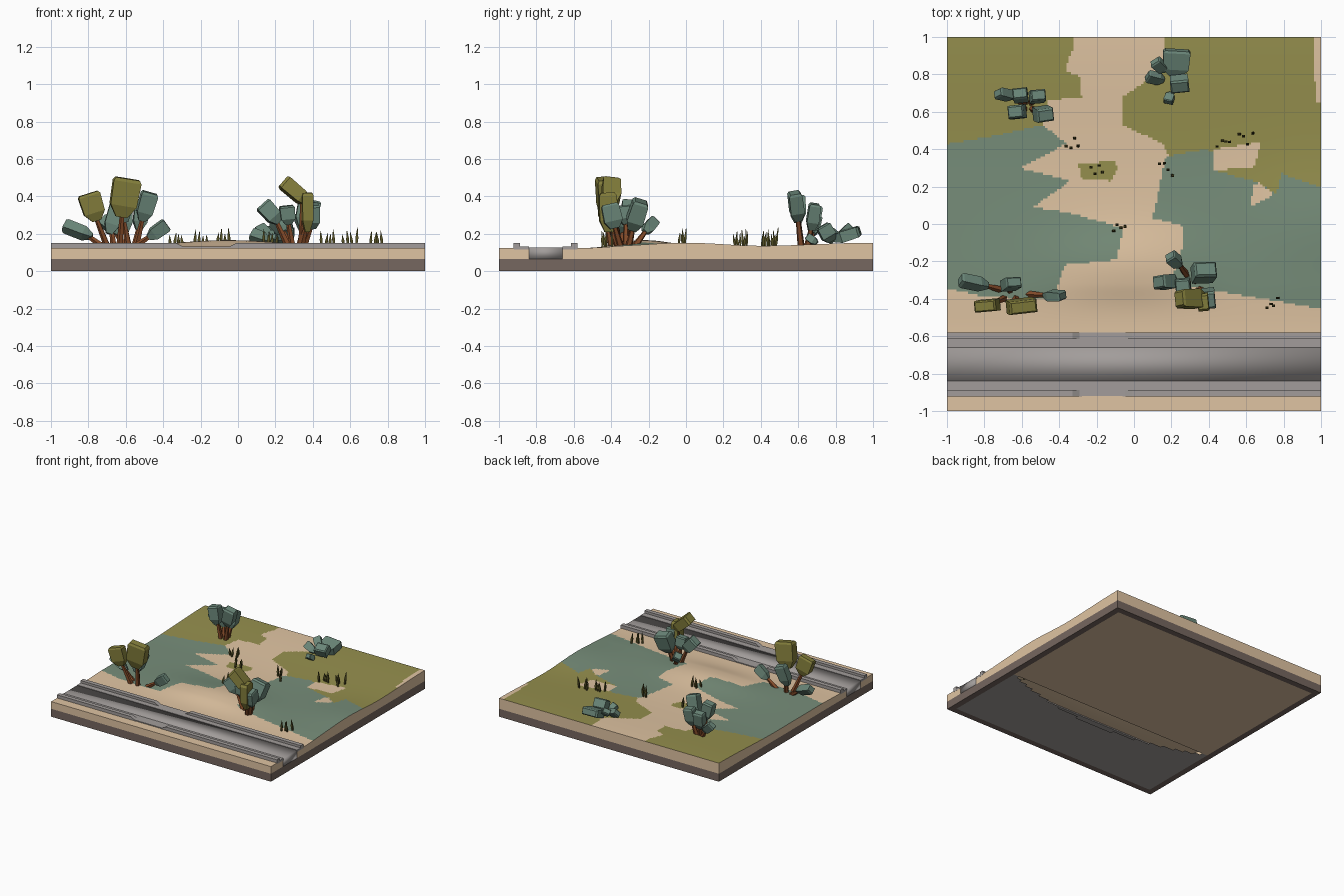
import bpy, bmesh, math, random
from mathutils import Vector

if "Cube" in bpy.data.objects:
    bpy.data.objects.remove(bpy.data.objects["Cube"])

random.seed(4)


def mat(name, r, g, b):
    m = bpy.data.materials.new(name)
    m.diffuse_color = (r, g, b, 1)
    m.use_nodes = True
    m.node_tree.nodes["Principled BSDF"].inputs["Base Color"].default_value = m.diffuse_color
    return m


SAND = mat("sand", .74, .55, .36)
OLIVE = mat("olive ground", .30, .275, .075)
TEAL = mat("teal ground", .185, .27, .195)
EARTH = mat("brown earth", .18, .135, .115)
GREY = mat("grey stone", .36, .335, .325)
LEAF = mat("teal leaf", .145, .24, .19)
LEAF2 = mat("olive leaf", .23, .21, .045)
BARK = mat("red bark", .23, .07, .022)
GRASS = mat("dark grass", .09, .08, .018)


def finish(bm, name, mats, smooth=None):
    bmesh.ops.recalc_face_normals(bm, faces=bm.faces)
    me = bpy.data.meshes.new(name)
    bm.to_mesh(me)
    bm.free()
    for m in mats:
        me.materials.append(m)
    ob = bpy.data.objects.new(name, me)
    bpy.context.collection.objects.link(ob)
    if smooth:
        bpy.ops.object.select_all(action='DESELECT')
        ob.select_set(True)
        bpy.context.view_layer.objects.active = ob
        bpy.ops.object.shade_smooth_by_angle(angle=math.radians(smooth))
    return ob


# ground patches seen from above (later ones override earlier ones)
PATCHES = [
    (1, [(-.32, 1.1), (-.33, .93), (-.37, .82), (-.29, .79), (-.28, .68), (-.46, .66),
         (-.49, .52), (-.7, .48), (-1.1, .41), (-1.1, 1.1)]),
    (2, [(-1.1, .41), (-.7, .48), (-.49, .53), (-.36, .43), (-.61, .30), (-.34, .23), (-.54, .09),
         (-.35, .06), (-.06, -.02), (-.09, -.19), (-.37, -.22), (-.43, -.40), (-.8, -.39), (-1.1, -.32)]),
    (1, [(-.3, .32), (-.1, .34), (-.09, .29), (-.12, .23), (-.28, .24)]),
    (1, [(.16, 1.1), (.17, .83), (-.06, .68), (-.06, .53), (.15, .43), (.2, .35),
         (.5, .2), (1.1, .1), (1.1, .6), (.97, .66), (.96, 1.1)]),
    (2, [(.17, .36), (.38, .40), (.43, .38), (.42, .29), (.67, .22), (.76, .16), (.79, .27),
         (1.1, .16), (1.1, -.47), (.27, -.33), (.2, -.3), (.26, -.13), (.26, -.01), (.10, .03)]),
    (0, [(.43, .40), (.68, .44), (.64, .3), (.43, .29)]),
    (0, [(.62, .09), (.75, .16), (.67, .22), (.64, .21)]),
]


def inside(x, y, poly):
    hit = False
    for (x1, y1), (x2, y2) in zip(poly, poly[1:] + poly[:1]):
        if (y1 > y) != (y2 > y) and x < (x2 - x1) * (y - y1) / (y2 - y1) + x1:
            hit = not hit
    return hit


def height(x, y):
    k = min(max((y + .57) / .25, 0), 1)
    k = k * k * (3 - 2 * k)
    b = min(max((y - .25) / .75, 0), 1)
    z = .036 * math.exp(-((x + .05) / .4) ** 2 - ((y + .22) / .2) ** 2)
    z += .022 * b * b * (3 - 2 * b) + .022 * math.exp(-((x - 1) / .35) ** 2 - (y / .3) ** 2)
    return .124 + k * (z + .006)


# ground: fine grid top with a skirt
N, H = 160, .999
bm = bmesh.new()
grid = [[bm.verts.new((x, y, height(x, y))) for x in [H * (2 * i / N - 1) for i in range(N + 1)]]
        for y in [H * (2 * j / N - 1) for j in range(N + 1)]]
for j in range(N):
    for i in range(N):
        f = bm.faces.new((grid[j][i], grid[j][i + 1], grid[j + 1][i + 1], grid[j + 1][i]))
        c = f.calc_center_median()
        for m, poly in PATCHES:
            if inside(c.x, c.y, poly):
                f.material_index = m
rim = grid[0][:-1] + [r[-1] for r in grid[:-1]] + grid[-1][:0:-1] + [r[0] for r in grid[:0:-1]]
for z, m in ((.065, 0), (0, 3)):
    low = [bm.verts.new((v.co.x, v.co.y, z)) for v in rim]
    for i in range(len(rim)):
        k = (i + 1) % len(rim)
        bm.faces.new((rim[i], low[i], low[k], rim[k])).material_index = m
    rim = low
finish(bm, "ground", [SAND, OLIVE, TEAL, EARTH], 40)

# underside: brown rim, sand sheet, grey front with a crescent gap between them
bm = bmesh.new()
M = 80
base = [[bm.verts.new((H * (2 * i / M - 1), H * (2 * j / M - 1), 0)) for i in range(M + 1)] for j in range(M + 1)]
for j in range(M):
    for i in range(M):
        x, y = (2 * i + 1) / M - 1, (2 * j + 1) / M - 1
        curve = -.27 - .2 * max(0, 1 - (x / .95) ** 2)
        edge = max(abs(x), abs(y)) > .95
        if not edge and curve < y < -.27:
            continue
        f = bm.faces.new((base[j][i], base[j + 1][i], base[j + 1][i + 1], base[j][i + 1]))
        f.material_index = 1 if edge else (2 if y < -.27 else 0)
bmesh.ops.delete(bm, geom=[v for v in bm.verts if not v.link_faces], context='VERTS')
finish(bm, "underside", [SAND, EARTH, GREY])


def bar(name, x0, x1, y0, y1, z0, z1, t0=0, t1=0, smooth=None):
    """Box along x; t0 and t1 slope the ends at the top."""
    bm = bmesh.new()
    bottom = [bm.verts.new(p) for p in ((x0, y0, z0), (x1, y0, z0), (x1, y1, z0), (x0, y1, z0))]
    top = [bm.verts.new(p) for p in ((x0 + t0, y0, z1), (x1 - t1, y0, z1), (x1 - t1, y1, z1), (x0 + t0, y1, z1))]
    bm.faces.new(bottom)
    bm.faces.new(top)
    for i in range(4):
        k = (i + 1) % 4
        bm.faces.new((bottom[i], bottom[k], top[k], top[i]))
    finish(bm, name, [GREY], smooth)


# road, pavements and curbs with a gap where the path crosses
bar("road", -1, 1, -.84, -.66, .065, .128, smooth=120)
for side, y0, y1, c0, c1 in (("front", -.92, -.84, -.922, -.888), ("back", -.66, -.58, -.615, -.58)):
    bar(side + "_pavement", -1, 1, y0, y1, .115, .131)
    bar(side + "_curb_left", -1, -.27, c0, c1, .12, .15, 0, .06)
    bar(side + "_curb_right", -.07, 1, c0, c1, .12, .15, .06, 0)


def loft(bm, a, b, hint, rings, sides):
    """Skin rings (position 0-1, half width, half depth) from a to b."""
    a, b = Vector(a), Vector(b)
    d = (b - a).normalized()
    u = Vector(hint)
    u = (u - d * u.dot(d)).normalized()
    w = d.cross(u)
    prev = None
    for t, ru, rw in rings:
        off = math.pi / sides
        ring = []
        for i in range(sides):
            an = off + 2 * math.pi * i / sides
            k = 1.414 if sides == 4 else 1
            ring.append(bm.verts.new(a.lerp(b, t) + u * math.cos(an) * ru * k + w * math.sin(an) * rw * k))
        if prev:
            for i in range(sides):
                k = (i + 1) % sides
                bm.faces.new((prev[i], prev[k], ring[k], ring[i]))
        else:
            bm.faces.new(ring)
        prev = ring
    bm.faces.new(prev)


def plant(name, root, leaves, stems=True):
    """Leaves: (base, tip, width, depth, olive?); each gets a stem from the root."""
    lb, sb = bmesh.new(), bmesh.new()
    for base, tip, w, d, olive in leaves:
        n = len(lb.faces)
        loft(lb, base, tip, (1, .1, 0), [(0, w * .2, d * .25), (.3, w * .47, d * .5),
                                         (.92, w * .5, d * .47), (1, w * .43, d * .35)], 4)
        lb.faces.ensure_lookup_table()
        for f in lb.faces[n:]:
            f.material_index = olive
        if stems:
            mid = Vector(base).lerp(Vector(tip), .25)
            x, y = root[0] + (base[0] - root[0]) * .45, root[1] + (base[1] - root[1]) * .45
            loft(sb, (x, y, height(x, y) - .015), mid, (1, 0, 0), [(0, .02, .02), (1, .011, .011)], 5)
    finish(lb, name + "_leaves", [LEAF, LEAF2])
    if stems:
        finish(sb, name + "_stems", [BARK])
    else:
        sb.free()


plant("front_left_shrub", (-.64, -.37), [
    ((-.755, -.43, .27), (-.80, -.44, .415), .12, .065, 1),
    ((-.625, -.43, .29), (-.59, -.445, .495), .15, .075, 1),
    ((-.78, -.33, .185), (-.93, -.30, .245), .06, .06, 0),
    ((-.69, -.34, .20), (-.64, -.31, .36), .085, .06, 0),
    ((-.48, -.38, .18), (-.38, -.385, .25), .07, .05, 0)])

plant("back_left_shrub", (-.57, .63), [
    ((-.515, .60, .27), (-.47, .58, .42), .09, .075, 0),
    ((-.605, .60, .26), (-.635, .60, .40), .085, .075, 0),
    ((-.53, .67, .22), (-.51, .69, .36), .08, .065, 0),
    ((-.60, .67, .21), (-.61, .70, .35), .08, .065, 0),
    ((-.64, .68, .20), (-.73, .70, .28), .06, .05, 0)])

plant("front_right_shrub", (.31, -.32), [
    ((.38, -.40, .36), (.24, -.40, .48), .075, .10, 1),
    ((.37, -.41, .21), (.37, -.42, .42), .06, .10, 1),
    ((.35, -.29, .22), (.385, -.24, .375), .12, .09, 0),
    ((.40, -.38, .23), (.40, -.41, .36), .07, .10, 0),
    ((.22, -.31, .26), (.13, -.31, .36), .085, .075, 0),
    ((.27, -.32, .25), (.26, -.33, .35), .08, .07, 0),
    ((.25, -.22, .21), (.19, -.17, .27), .06, .06, 0)])

plant("back_right_bush", (.2, .8), [
    ((.22, .79, .17), (.23, .93, .215), .145, .06, 0),
    ((.24, .78, .16), (.245, .73, .245), .10, .08, 0),
    ((.17, .82, .18), (.11, .87, .235), .06, .045, 0),
    ((.16, .77, .165), (.07, .79, .20), .06, .045, 0),
    ((.20, .70, .15), (.18, .65, .185), .05, .04, 0)], False)

# grass tufts
bm = bmesh.new()
for x, y, tall in ((-.33, .44, .10), (-.2, .28, .10), (.17, .29, .10), (.48, .45, .10),
                   (.60, .45, .10), (-.08, 0, .09), (.74, -.41, .14)):
    for i in range(4):
        px, py = x + .022 * (i - 1.5), y + random.uniform(-.04, .04)
        z = height(px, py)
        h = tall * random.uniform(.55, 1)
        tip = (px + random.uniform(-.012, .012), py + random.uniform(-.012, .012), z + h)
        loft(bm, (px, py, z - .005), tip, (1, 0, 0),
             [(0, .004, .004), (.45, .008, .006), (1, .001, .001)], 4)
finish(bm, "grass_tufts", [GRASS])
